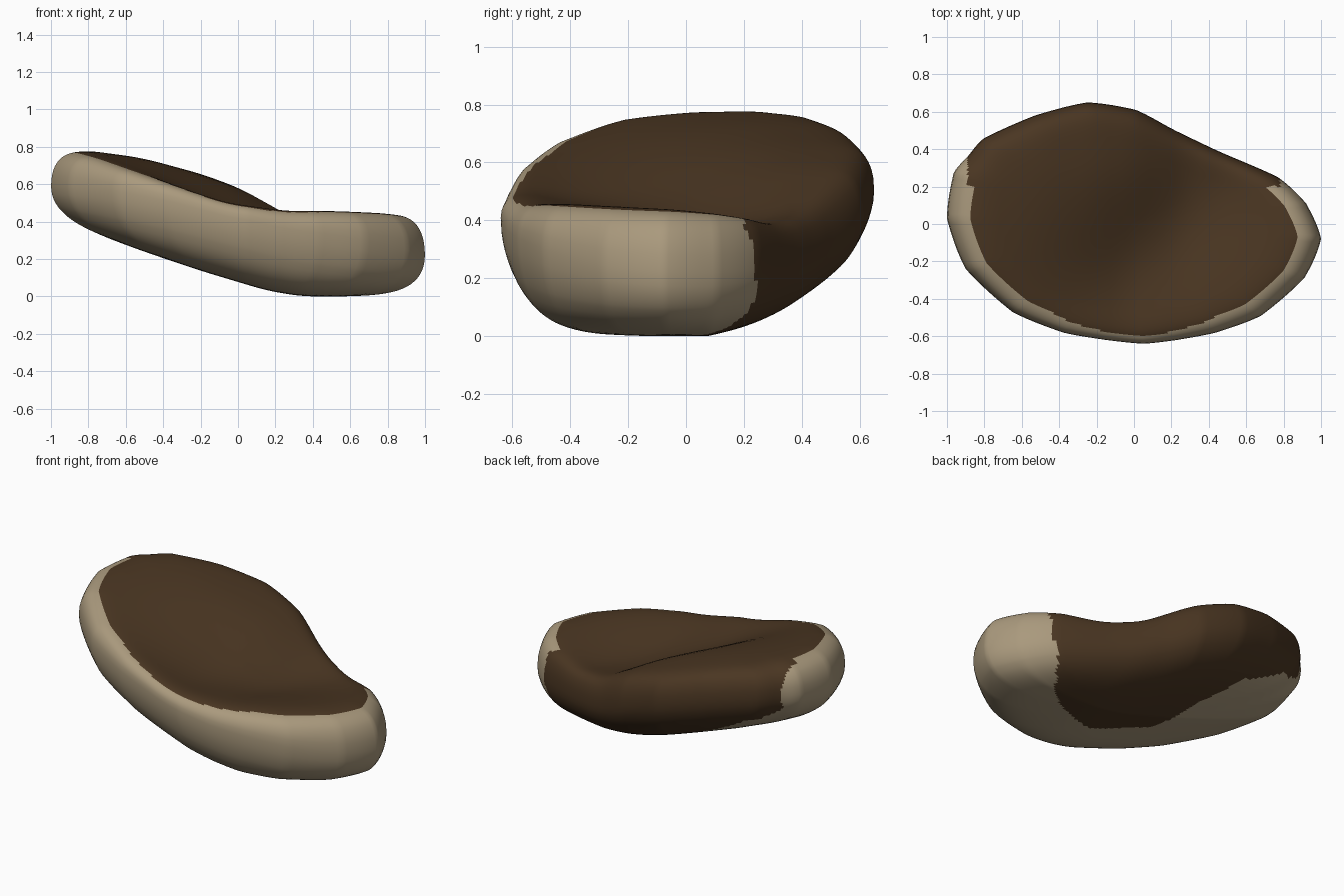
import bpy, bmesh, math

if "Cube" in bpy.data.objects:
    bpy.data.objects.remove(bpy.data.objects["Cube"])

# Plan outline (x, y), counter-clockwise
OUTLINE = [(1, -.08), (.92, .11), (.77, .25), (.45, .39), (.22, .50), (.01, .61),
           (-.25, .65), (-.53, .58), (-.80, .46), (-.89, .36), (-.965, .27), (-1, .03),
           (-.90, -.24), (-.65, -.47), (-.38, -.58), (-.15, -.62), (.05, -.64),
           (.23, -.62), (.44, -.58), (.68, -.49), (.91, -.29)]
# Height profiles along x: front top edge, back top edge, underside
FRONT = [(-1, .80), (-.8, .765), (-.5, .67), (-.05, .525), (.26, .475), (.6, .465), (1, .455)]
BACK = [(-1, .80), (-.8, .788), (-.5, .74), (-.2, .66), (0, .59), (.28, .455), (.5, .42), (1, .45)]
UNDER = [(-1, .41), (-.85, .36), (-.5, .24), (-.2, .14), (0, .08), (.15, .035),
         (.33, .004), (.5, 0), (.75, 0), (1, .01)]
# Edge of the brown area on the underside: y along x
EDGE = [(-.9, .33), (-.7, .44), (-.42, .43), (-.26, .22), (-.18, -.06), (.2, -.15),
        (.52, -.02), (.65, .1), (.76, .26)]
STEPS = 10


def lerp(table, x):
    for (x0, z0), (x1, z1) in zip(table, table[1:]):
        if x <= x1:
            t = max(0, (x - x0) / (x1 - x0))
            return z0 + (z1 - z0) * t
    return table[-1][1]


def soft(table, x):
    return sum(lerp(table, x + d) for d in (-.06, -.03, 0, .03, .06)) / 5


def height(x, y, s, top):
    w = min(1, max(0, (y + .45) / .8))
    w = w * w * (3 - 2 * w)
    zt = soft(FRONT, x) * (1 - w) + soft(BACK, x) * w
    zb = soft(UNDER, x) + .2 * max(0, y - .08)
    # widest level of the rim sits higher along the front
    frac = .48 + (.30 * (y / .64) ** 2 if y < 0 else .10 * (y / .64) ** 2)
    zm = zb + frac * (zt - zb)
    if top:
        # shallow diagonal dish in the middle of the top
        dx, dy = x - .15, y + .08
        u, v = .75 * dx + .66 * dy, .75 * dy - .66 * dx
        dish = .085 * math.exp(-(u / .38) ** 2 / 2 - (v / .22) ** 2 / 2)
        return zm + (zt - zm) * max(0, 1 - s ** 15) ** .5 - dish * (1 - s ** 7)
    return zm + (zb - zm) * max(0, 1 - s ** (4.5 + 5.5 * x * x)) ** .5


def material(name, col):
    m = bpy.data.materials.new(name)
    m.diffuse_color = (*col, 1)
    m.use_nodes = True
    m.node_tree.nodes["Principled BSDF"].inputs["Base Color"].default_value = m.diffuse_color
    return m


def spline(p0, p1, p2, p3, t):
    curve = .5 * (2 * p1 + (p2 - p0) * t + (2 * p0 - 5 * p1 + 4 * p2 - p3) * t * t
                  + (3 * p1 - p0 - 3 * p2 + p3) * t ** 3)
    return .5 * curve + .5 * (p1 + (p2 - p1) * t)


# Softly subdivided plan outline
m = len(OUTLINE)
rim = []
for a in range(m):
    pts = [OUTLINE[(a + d) % m] for d in (-1, 0, 1, 2)]
    for k in range(STEPS):
        rim.append(tuple(spline(*(p[c] for p in pts), k / STEPS) for c in (0, 1)))

# Rings from the top centre, over the rim, to the bottom centre
edge = [.96, .97, .98, .988, .995]
tops = [.08 * i for i in range(1, 10)] + [.74 + .015 * i for i in range(15)] + edge
bots = edge[::-1] + [.95 - .025 * i for i in range(37)]
rings = [(s, True) for s in tops] + [(1, True)] + [(s, False) for s in bots]

bm = bmesh.new()
grid = [[bm.verts.new((x * s, y * s, height(x * s, y * s, s, top))) for x, y in rim]
        for s, top in rings]
n = len(rim)
cap_t = bm.verts.new((0, 0, height(0, 0, 0, True)))
cap_b = bm.verts.new((0, 0, height(0, 0, 0, False)))


def brown(i, c):
    """Dark top, back and rear part of the underside; pale front, ends and base."""
    s, top = rings[i]
    if top and s < .87 + .06 * max(0, 1 - (c.x / .45) ** 2):
        return True
    if not -.89 < c.x < .78:
        return False
    if top:
        return c.y > .2
    return c.y > lerp(EDGE, c.x)


for i in range(len(rings) - 1):
    for j in range(n):
        k = (j + 1) % n
        f = bm.faces.new((grid[i][j], grid[i + 1][j], grid[i + 1][k], grid[i][k]))
        f.material_index = int(brown(i, f.calc_center_median()))
for j in range(n):
    k = (j + 1) % n
    bm.faces.new((cap_t, grid[0][j], grid[0][k])).material_index = 1
    bm.faces.new((cap_b, grid[-1][k], grid[-1][j])).material_index = 1
bmesh.ops.recalc_face_normals(bm, faces=bm.faces)

# Rest the lowest point on the ground
low = min(v.co.z for v in bm.verts)
for v in bm.verts:
    v.co.z -= low
for f in bm.faces:
    f.smooth = True

mesh = bpy.data.meshes.new("curved_slab")
bm.to_mesh(mesh)
bm.free()
mesh.materials.append(material("pale tan", (.40, .32, .205)))
mesh.materials.append(material("dark brown", (.069, .037, .016)))
obj = bpy.data.objects.new("curved_slab", mesh)
bpy.context.collection.objects.link(obj)
